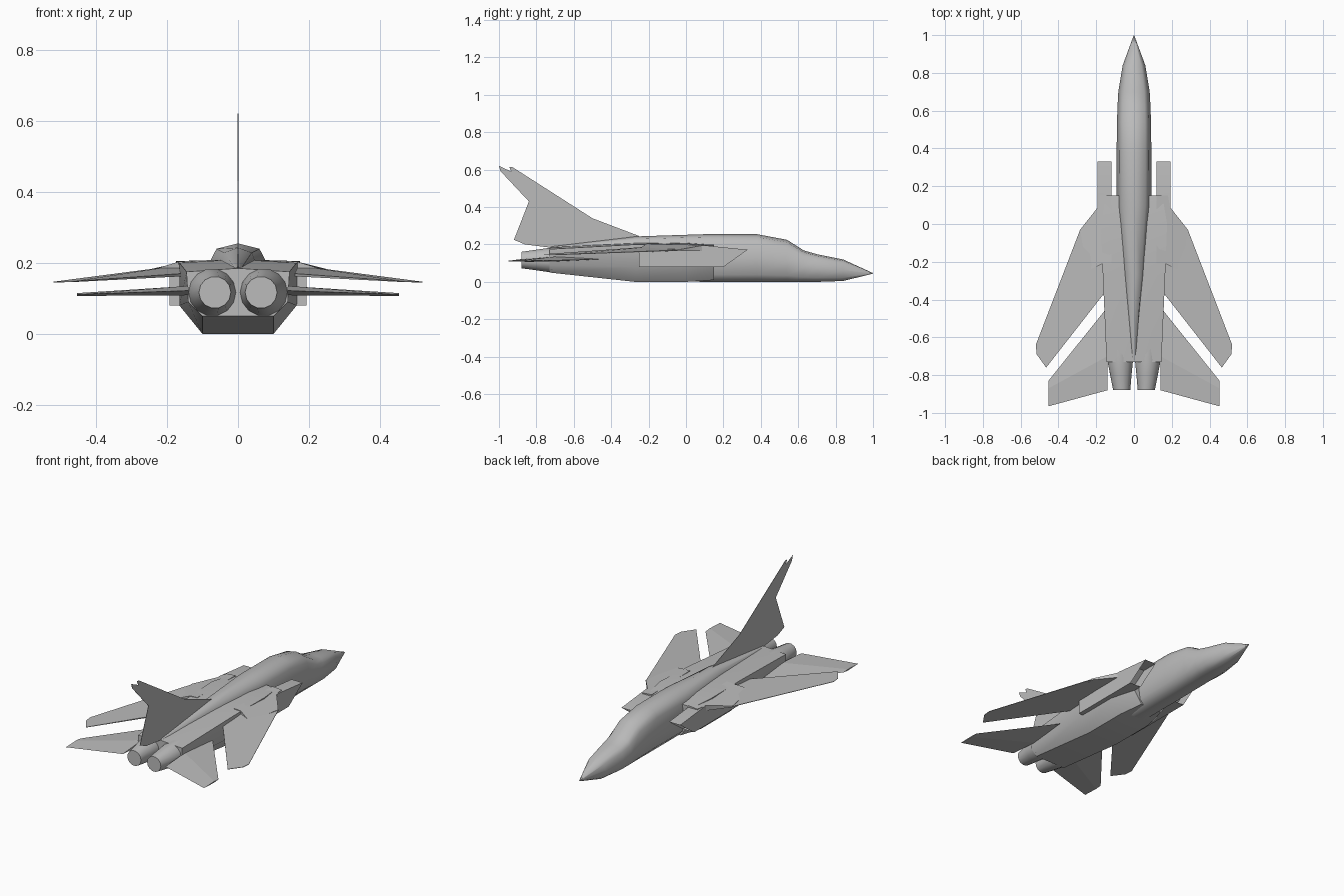
import bpy, bmesh, math

cube = bpy.data.objects.get("Cube")
if cube:
    bpy.data.objects.remove(cube, do_unlink=True)

GREY = (0.5, 0.5, 0.5, 1.0)
grey = bpy.data.materials.new("airframe_grey")
grey.use_nodes = True
grey.diffuse_color = GREY
grey.node_tree.nodes["Principled BSDF"].inputs["Base Color"].default_value = GREY


def finish(name, bm, angle=35, mirror=False):
    """Turn a bmesh into a shaded object, optionally mirrored to the other side."""
    bmesh.ops.remove_doubles(bm, verts=bm.verts, dist=0.0005)
    bmesh.ops.recalc_face_normals(bm, faces=bm.faces)
    mesh = bpy.data.meshes.new(name)
    bm.to_mesh(mesh)
    bm.free()
    mesh.materials.append(grey)
    obj = bpy.data.objects.new(name, mesh)
    bpy.context.collection.objects.link(obj)
    if mirror:
        obj.modifiers.new("mirror", "MIRROR").use_mirror_merge = False
    bpy.ops.object.select_all(action="DESELECT")
    obj.select_set(True)
    bpy.context.view_layer.objects.active = obj
    bpy.ops.object.shade_smooth_by_angle(angle=math.radians(angle))
    return obj


def loft(rings):
    """Skin closed rings of equal length and cap both ends."""
    bm = bmesh.new()
    loops = [[bm.verts.new(p) for p in ring] for ring in rings]
    n = len(loops[0])
    for a, b in zip(loops, loops[1:]):
        for i in range(n):
            bm.faces.new((a[i], a[(i + 1) % n], b[(i + 1) % n], b[i]))
    bm.faces.new(loops[0])
    bm.faces.new(loops[-1])
    return bm


def full_ring(half, y):
    """Mirror a half section, given from top centre to bottom centre."""
    right = [(x, y, z) for x, z in half]
    left = [(-x, y, z) for x, z in reversed(half[1:-1])]
    return right + left


def slab(outline):
    """Closed plate from (x, y, top z, bottom z) corners."""
    return loft([[(x, y, t) for x, y, t, b in outline],
                 [(x, y, b) for x, y, t, b in outline]])


# Forward fuselage, canopy and spine
SECTION = [(0, 1), (0.65, 0.94), (0.85, 0.8), (1, 0.5), (0.88, 0.15), (0.5, 0), (0, 0)]
STATIONS = [  # y, half width, top, bottom
    (1, 0.001, 0.047, 0.044), (0.84, 0.06, 0.12, 0.005), (0.7, 0.083, 0.148, 0),
    (0.63, 0.087, 0.168, 0), (0.54, 0.09, 0.225, 0), (0.38, 0.092, 0.255, 0),
    (0.1, 0.093, 0.255, 0), (-0.27, 0.06, 0.243, 0.01), (-0.72, 0.012, 0.19, 0.06)]
finish("fuselage", loft([
    full_ring([(w * fx, b + (t - b) * fz) for fx, fz in SECTION], y)
    for y, w, t, b in STATIONS]), 50)

# Wide rear body
BODY = [  # y, top z, shoulder x z, lower side x z, keel x z
    (0.15, 0.2, 0.15, 0.195, 0.13, 0.09, 0.07, 0.01),
    (0, 0.21, 0.175, 0.205, 0.165, 0.08, 0.1, 0),
    (-0.27, 0.21, 0.165, 0.2, 0.165, 0.08, 0.1, 0),
    (-0.73, 0.185, 0.145, 0.175, 0.14, 0.09, 0.1, 0.05)]
finish("rear_body", loft([
    full_ring([(0, t), (xs, zs), (xl, zl), (xk, zk), (0, zk)], y)
    for y, t, xs, zs, xl, zl, xk, zk in BODY]), 40)

# Engine nozzles
SIDES = 14
nozzle = []
for y, cx, r in [(-0.55, 0.075, 0.066), (-0.72, 0.073, 0.068), (-0.79, 0.07, 0.058), (-0.88, 0.065, 0.045)]:
    turn = [2 * math.pi * i / SIDES for i in range(SIDES)]
    nozzle.append([(cx + r * math.cos(a), y, 0.117 + r * math.sin(a)) for a in turn])
finish("engine_nozzle", loft(nozzle), 60, mirror=True)

# Raked intake boxes with a hollow mouth
boxes = []
for top_y, low_y, inner, top, low in [(0.33, 0.2, 0.12, 0.172, 0.08), (0.1, 0.1, 0.12, 0.195, 0.08),
                                      (-0.25, -0.25, 0.13, 0.168, 0.08)]:
    boxes.append([(inner, top_y, top), (0.193, top_y, top), (0.193, low_y, low), (inner, low_y, low)])
bm = loft(boxes)
bm.faces.ensure_lookup_table()
mouth = bm.faces[-2]
bmesh.ops.inset_region(bm, faces=[mouth], thickness=0.006)
bmesh.ops.translate(bm, verts=mouth.verts, vec=(0, -0.1, 0))
finish("intake", bm, 30, mirror=True)

# Fixed wing gloves
finish("wing_glove", slab([
    (0.12, 0.15, 0.2, 0.17), (0.18, 0.15, 0.195, 0.17), (0.19, 0.09, 0.195, 0.165),
    (0.285, -0.03, 0.174, 0.166), (0.25, -0.25, 0.178, 0.163),
    (0.165, -0.21, 0.204, 0.163), (0.12, -0.21, 0.206, 0.163)]), 30, mirror=True)

# Swept wings
finish("wing", slab([
    (0.285, -0.03, 0.171, 0.168), (0.52, -0.64, 0.147, 0.145), (0.515, -0.69, 0.147, 0.145),
    (0.465, -0.76, 0.148, 0.146), (0.16, -0.37, 0.17, 0.162), (0.16, -0.12, 0.194, 0.163)]), 40, mirror=True)

# Tailplanes: thin leading and trailing edges around a thick ridge
tail_rings = []
for x, front, ridge, back, mid, half in [(0.14, -0.44, -0.7, -0.88, 0.122, 0.013),
                                         (0.453, -0.83, -0.87, -0.965, 0.111, 0.004)]:
    tail_rings.append([(x, front, mid), (x, ridge, mid + half), (x, back, mid), (x, ridge, mid - half)])
finish("tailplane", loft(tail_rings), 5, mirror=True)

# Upright fin
FIN = [(-0.25, 0.245), (-0.5, 0.34), (-0.93, 0.615), (-0.945, 0.615), (-0.935, 0.59),
       (-1, 0.62), (-0.99, 0.59), (-0.84, 0.43), (-0.92, 0.225), (-0.86, 0.2), (-0.7, 0.18), (-0.3, 0.19)]
finish("tail_fin", loft([[(x, y, z) for y, z in FIN] for x in (-0.001, 0.001)]), 30)
